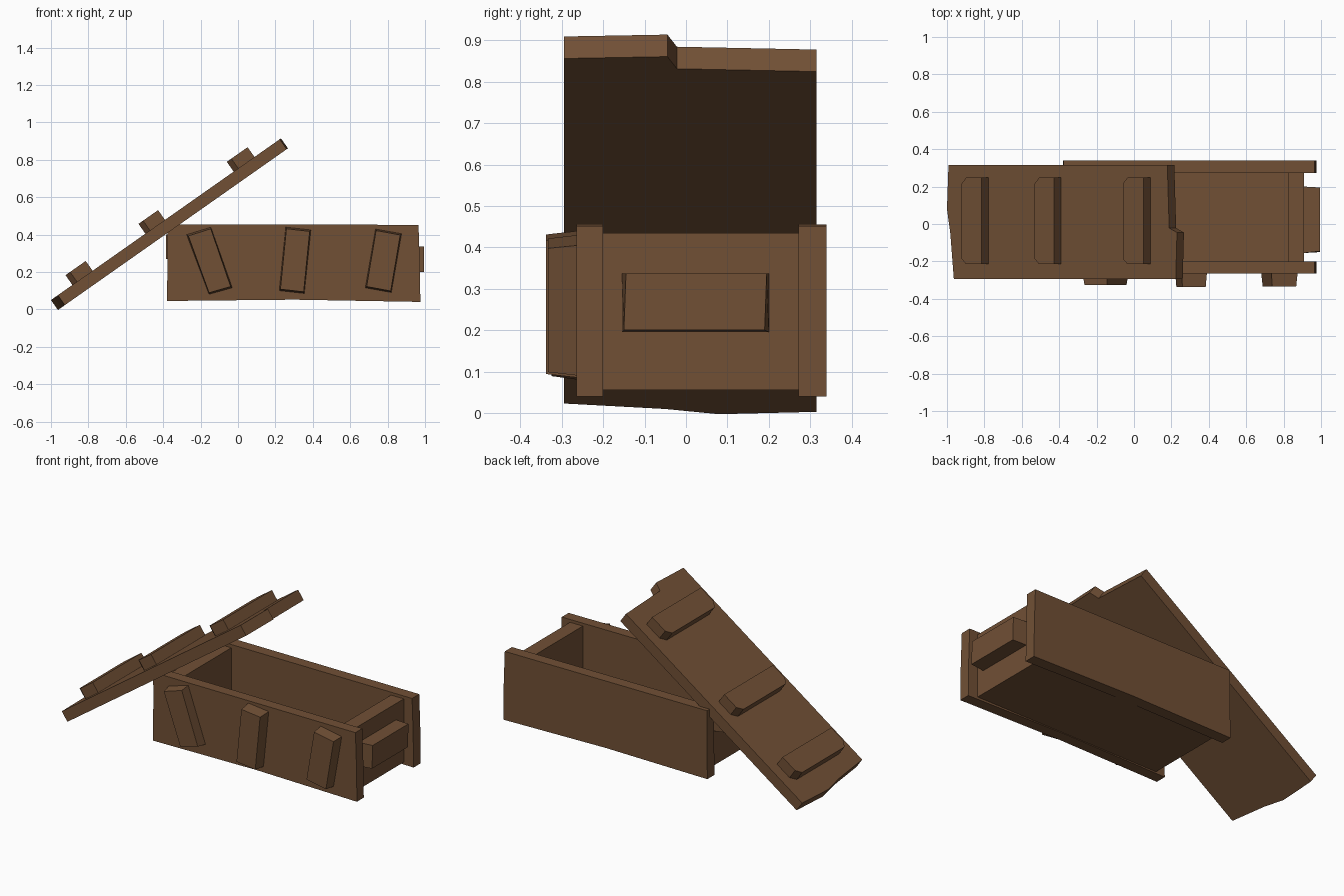
import bpy, math
from mathutils import Matrix, Vector

if "Cube" in bpy.data.objects:
    bpy.data.objects.remove(bpy.data.objects["Cube"])

wood = bpy.data.materials.new("brown wood")
wood.diffuse_color = (0.165, 0.08, 0.036, 1)
wood.use_nodes = True
wood.node_tree.nodes["Principled BSDF"].inputs["Base Color"].default_value = wood.diffuse_color


def prism(name, base, top, matrix=Matrix()):
    """Solid between two matching outlines of 3D points."""
    n = len(base)
    verts = [matrix @ Vector(p) for p in list(base) + list(top)]
    faces = [list(range(n))[::-1], list(range(n, 2 * n))]
    faces += [[i, (i + 1) % n, n + (i + 1) % n, n + i] for i in range(n)]
    mesh = bpy.data.meshes.new(name)
    mesh.from_pydata(verts, [], faces)
    mesh.materials.append(wood)
    ob = bpy.data.objects.new(name, mesh)
    bpy.context.collection.objects.link(ob)
    bpy.context.view_layer.objects.active = ob
    ob.select_set(True)
    bpy.ops.object.mode_set(mode='EDIT')
    bpy.ops.mesh.select_all(action='SELECT')
    bpy.ops.mesh.normals_make_consistent(inside=False)
    bpy.ops.object.mode_set(mode='OBJECT')
    ob.select_set(False)
    return ob


def box(name, x0, x1, y0, y1, z0, z1):
    outline = [(x0, y0), (x1, y0), (x1, y1), (x0, y1)]
    return prism(name, [(x, y, z0) for x, y in outline], [(x, y, z1) for x, y in outline])


# Long side walls, with slightly uneven sawn edges
side = [(-0.38, 0.045), (0.30, 0.052), (0.975, 0.04), (0.972, 0.25), (0.965, 0.452),
        (-0.378, 0.455), (-0.376, 0.30)]
for name, y0, y1 in (("front_wall", -0.265, -0.2), ("back_wall", 0.272, 0.34)):
    prism(name, [(x, y0, z) for x, z in side], [(x, y1, z) for x, z in side])

# End walls and floor
box("right_end_wall", 0.825, 0.91, -0.2, 0.272, 0.055, 0.435)
box("left_end_wall", -0.32, -0.235, -0.2, 0.272, 0.055, 0.435)
box("floor", -0.235, 0.825, -0.2, 0.272, 0.055, 0.1)

# Handle blocks on the ends
for name, xa, xb, z0, z1 in (("right_handle", 0.91, 0.995, 0.195, 0.337),
                             ("left_handle", -0.32, -0.385, 0.265, 0.40)):
    prism(name,
          [(xa, -0.155, z0), (xa, 0.2, z0), (xa, 0.2, z1), (xa, -0.155, z1)],
          [(xb, -0.15, z0 + 0.005), (xb, 0.19, z0 + 0.005), (xb, 0.195, z1), (xb, -0.145, z1)])

# Crooked battens nailed to the front wall
battens = [
    ([(-0.275, 0.40), (-0.155, 0.08), (-0.03, 0.115), (-0.145, 0.44)], -0.325),
    ([(0.22, 0.10), (0.355, 0.085), (0.39, 0.425), (0.255, 0.44)], -0.338),
    ([(0.68, 0.115), (0.82, 0.09), (0.875, 0.405), (0.735, 0.43)], -0.333),
]
for i, (pts, y) in enumerate(battens):
    cx, cz = sum(p[0] for p in pts) / 4, sum(p[1] for p in pts) / 4
    prism(f"front_batten_{i + 1}", [(x, -0.26, z) for x, z in pts],
          [(cx + (x - cx) * 0.92, y, cz + (z - cz) * 0.95) for x, z in pts])

# Leaning lid: local x runs up the slope, local z is the outer normal
lean = Matrix.Translation((-1.0, 0, 0.05)) @ Matrix.Rotation(-math.radians(35.1), 4, 'Y')
lid = [(0.045, -0.295), (1.495, -0.295), (1.503, -0.045), (1.452, -0.022), (1.44, 0.315),
       (0.01, 0.315), (0.0, 0.08), (0.022, -0.05)]
prism("lid", [(x, y, -0.065) for x, y in lid], [(x, y, 0) for x, y in lid], lean)

# Battens across the lid, with the lower corners clipped
for i, (s0, s1) in enumerate(((0.14, 0.272), (0.617, 0.745), (1.194, 1.33))):
    pts = [(s0, -0.185), (s0 + 0.03, -0.215), (s1, -0.215),
           (s1, 0.248), (s0 + 0.03, 0.248), (s0, 0.215)]
    prism(f"lid_batten_{i + 1}", [(x, y, -0.005) for x, y in pts],
          [(x, y, 0.064) for x, y in pts], lean)
